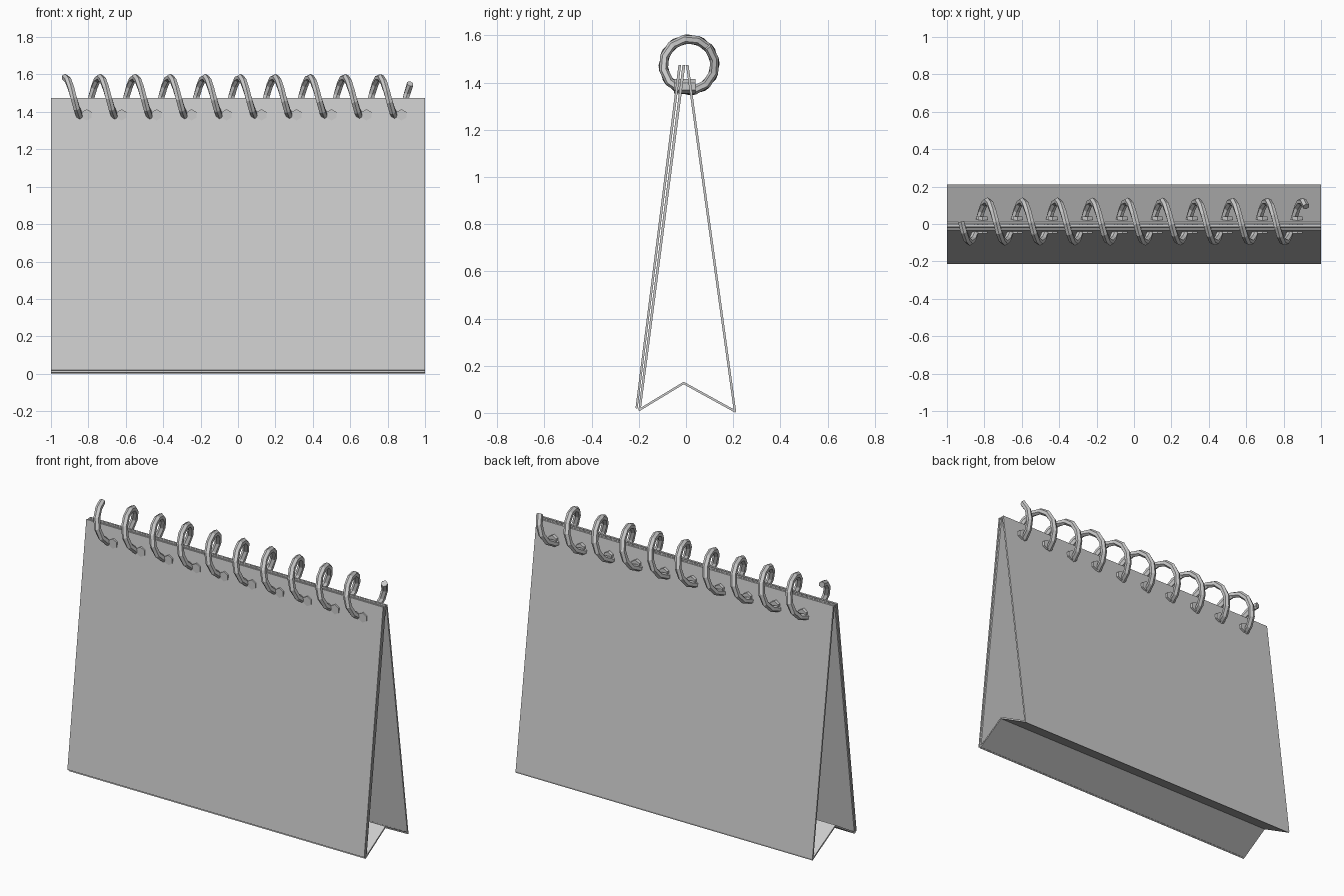
import bpy
import math
from mathutils import Vector

cube = bpy.data.objects.get("Cube")
if cube:
    bpy.data.objects.remove(cube, do_unlink=True)

grey = bpy.data.materials.new("plain_grey")
grey.use_nodes = True
grey.diffuse_color = (0.6, 0.6, 0.6, 1)
grey.node_tree.nodes["Principled BSDF"].inputs["Base Color"].default_value = (0.6, 0.6, 0.6, 1)


def mesh_object(name, verts, faces):
    mesh = bpy.data.meshes.new(name)
    mesh.from_pydata(verts, [], faces)
    mesh.materials.append(grey)
    obj = bpy.data.objects.new(name, mesh)
    bpy.context.collection.objects.link(obj)
    return obj


def sheet(name, profile):
    """Extrude a closed (y, z) profile across the full width."""
    n = len(profile)
    verts = [(x, y, z) for x in (-1, 1) for y, z in profile]
    faces = [(i, (i + 1) % n, n + (i + 1) % n, n + i) for i in range(n)]
    faces += [tuple(reversed(range(n))), tuple(range(n, 2 * n))]
    return mesh_object(name, verts, faces)


# Cards: front page, two stand panels and the folded base
sheet("front_page", [(-0.214, 0.02), (-0.205, 0.018), (-0.021, 1.474), (-0.032, 1.475)])
sheet("front_panel", [(-0.202, 0.01), (-0.192, 0.01), (-0.003, 1.474), (-0.015, 1.474)])
sheet("back_panel", [(0.202, 0.01), (0.212, 0.01), (0.011, 1.474), (0.0, 1.474)])
sheet("folded_base", [(-0.2, 0.006), (-0.01, 0.121), (0.21, 0.0),
                      (0.212, 0.01), (-0.01, 0.132), (-0.2, 0.017)])

# Spiral binding: a six-sided wire swept along a helix
START, PITCH, TURNS = -0.925, 0.187, 9.87
RADIUS, WIRE, STEPS, SIDES = 0.11, 0.019, 12, 6
CENTRE_Y, CENTRE_Z = 0.013, 1.475
verts, faces = [], []
count = round(TURNS * STEPS)
for i in range(count + 1):
    turn = TURNS * i / count
    a = math.tau * turn
    outward = Vector((0, -math.sin(a), math.cos(a)))
    along = Vector((PITCH / math.tau, -RADIUS * math.cos(a), -RADIUS * math.sin(a))).normalized()
    side = along.cross(outward)
    centre = Vector((START + PITCH * turn, CENTRE_Y, CENTRE_Z)) + outward * RADIUS
    for k in range(SIDES):
        b = math.tau * k / SIDES
        verts.append(centre + WIRE * (outward * math.cos(b) + side * math.sin(b)))
    if i:
        base = (i - 1) * SIDES
        for k in range(SIDES):
            j = (k + 1) % SIDES
            faces.append((base + k, base + j, base + SIDES + j, base + SIDES + k))
faces += [tuple(reversed(range(SIDES))), tuple(range(count * SIDES, (count + 1) * SIDES))]
mesh_object("spiral_wire", verts, faces)

# Short hexagonal eyelets where the wire passes through the cards
for i in range(10):
    bpy.ops.mesh.primitive_cylinder_add(vertices=6, radius=0.03, depth=0.09,
                                        location=(START + PITCH * (i + 0.62), -0.005, 1.384),
                                        rotation=(math.pi / 2, 0, 0))
    eyelet = bpy.context.object
    eyelet.name = f"eyelet_{i + 1}"
    eyelet.data.materials.append(grey)
